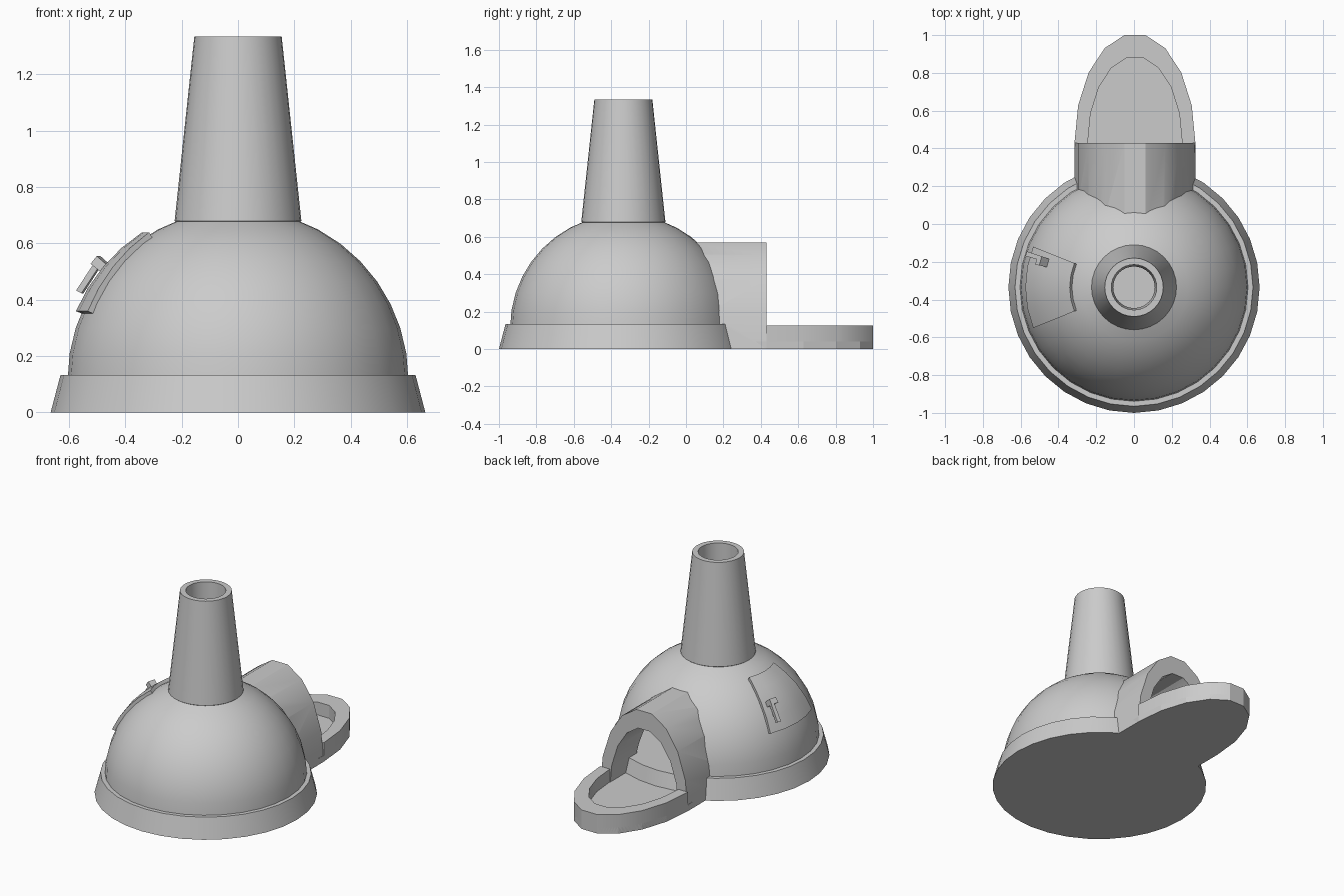
import bpy, bmesh, math
from mathutils import Matrix, Vector

cube = bpy.data.objects.get("Cube")
if cube:
    bpy.data.objects.remove(cube, do_unlink=True)

clay = bpy.data.materials.new("grey_clay")
clay.use_nodes = True
clay.diffuse_color = (0.6, 0.6, 0.6, 1)
clay.node_tree.nodes["Principled BSDF"].inputs["Base Color"].default_value = (0.6, 0.6, 0.6, 1)

CENTRE = Vector((0, -0.335, 0))      # axis of the oven
DOME_Z, DOME_R, WALL = 0.115, 0.605, 0.045
SIDES = 32
MOUTH_X, MOUTH_Y = 0.005, 0.43       # middle and front plane of the porch


def make(name, bm, smooth=None):
    bmesh.ops.recalc_face_normals(bm, faces=bm.faces)
    mesh = bpy.data.meshes.new(name)
    bm.to_mesh(mesh)
    bm.free()
    mesh.materials.append(clay)
    ob = bpy.data.objects.new(name, mesh)
    bpy.context.collection.objects.link(ob)
    if smooth:
        select(ob)
        bpy.ops.object.shade_smooth_by_angle(angle=math.radians(smooth))
    return ob


def select(ob):
    bpy.ops.object.select_all(action='DESELECT')
    ob.select_set(True)
    bpy.context.view_layer.objects.active = ob


def lathe(name, profile, closed=True, smooth=30):
    """Turn an (r, z) profile around the oven axis."""
    bm = bmesh.new()
    rings = []
    for i in range(SIDES):
        a = math.tau * i / SIDES
        rings.append([bm.verts.new(CENTRE + Vector((r * math.sin(a), r * math.cos(a), z)))
                      for r, z in profile])
    n = len(profile)
    for i in range(SIDES):
        a, b = rings[i], rings[(i + 1) % SIDES]
        for j in range(n if closed else n - 1):
            k = (j + 1) % n
            bm.faces.new((a[j], a[k], b[k], b[j]))
    if not closed:
        bm.faces.new([r[0] for r in rings])
        bm.faces.new([r[-1] for r in rings])
    return make(name, bm, smooth)


def half_ellipse(rx, ry):
    return [(rx * math.cos(math.radians(a)), ry * math.sin(math.radians(a)))
            for a in range(0, 181, 20)]


def prism(name, outline, low, high, upright=False, smooth=None):
    """Extrude an outline along z, or along y when upright."""
    bm = bmesh.new()
    def ring(d):
        return [bm.verts.new((MOUTH_X + u, d, v) if upright else (MOUTH_X + u, MOUTH_Y + v, d))
                for u, v in outline]
    a, b = ring(low), ring(high)
    bm.faces.new(a)
    bm.faces.new(b)
    for i in range(len(a)):
        k = (i + 1) % len(a)
        bm.faces.new((a[i], a[k], b[k], b[i]))
    return make(name, bm, smooth)


def cut(target, cutter):
    mod = target.modifiers.new("cut", 'BOOLEAN')
    mod.operation, mod.solver, mod.object = 'DIFFERENCE', 'EXACT', cutter
    select(target)
    bpy.ops.object.modifier_apply(modifier=mod.name)


def on_dome(r, elevation, azimuth):
    """Point around the dome centre; azimuth is measured from -x towards +y."""
    e, a = math.radians(elevation), math.radians(azimuth)
    return CENTRE + Vector((-r * math.cos(e) * math.cos(a), r * math.cos(e) * math.sin(a),
                            DOME_Z + r * math.sin(e)))


def dome_patch(name, elevations, azimuths, inner, outer, smooth=None):
    """Curved block that follows the dome."""
    bm = bmesh.new()
    grid = [[bm.verts.new(on_dome(outer, e, a)) for a in azimuths] for e in elevations]
    back = [[bm.verts.new(on_dome(inner, e, a)) for a in azimuths] for e in elevations]
    rows, cols = len(elevations), len(azimuths)
    for g in (grid, back):
        for i in range(rows - 1):
            for j in range(cols - 1):
                bm.faces.new((g[i][j], g[i][j + 1], g[i + 1][j + 1], g[i + 1][j]))
    rim = ([(0, j) for j in range(cols)] + [(i, cols - 1) for i in range(1, rows)]
           + [(rows - 1, j) for j in range(cols - 2, -1, -1)]
           + [(i, 0) for i in range(rows - 2, 0, -1)])
    for (i, j), (k, m) in zip(rim, rim[1:] + rim[:1]):
        bm.faces.new((grid[i][j], grid[k][m], back[k][m], back[i][j]))
    return make(name, bm, smooth)


# Base slab, which is also the oven floor
lathe("base", [(0.665, 0), (0.63, 0.133)], closed=False, smooth=25)

# Hollow dome with a smoke hole
def arc(r, top):
    return [(r * math.cos(top * i / 8), DOME_Z + r * math.sin(top * i / 8)) for i in range(9)]

inner_r = DOME_R - WALL
dome = lathe("dome", arc(DOME_R, math.acos(0.2 / DOME_R))
             + arc(inner_r, math.acos(0.11 / inner_r))[::-1])

# Tapered chimney
lathe("chimney", [(0.225, 0.68), (0.155, 1.335), (0.12, 1.335), (0.11, 0.66), (0.2, 0.66)])

# Arched porch, open through to the inside of the dome
outer = half_ellipse(0.32, 0.579)
inner = half_ellipse(0.25, 0.457)
porch = prism("porch_arch", outer + inner[::-1], -0.1, MOUTH_Y, upright=True)
tunnel = prism("tunnel_cutter", [(0.25, -0.1)] + inner + [(-0.25, -0.1)], -0.2, 0.6, upright=True)
bm = bmesh.new()
bmesh.ops.create_uvsphere(bm, u_segments=SIDES, v_segments=20, radius=inner_r,
                          matrix=Matrix.Translation(CENTRE + Vector((0, 0, DOME_Z))))
hollow = make("hollow_cutter", bm)
cut(dome, tunnel)
cut(porch, hollow)
for helper in (tunnel, hollow):
    bpy.data.objects.remove(helper, do_unlink=True)
for ob in (dome, porch):
    select(ob)
    bpy.ops.object.shade_smooth_by_angle(angle=math.radians(30))

# Hearth tray in front of the porch: floor and raised rim
prism("tray_floor", [(0.3, -0.3)] + outer + [(-0.3, -0.3)], 0, 0.04)
prism("tray_rim", outer + inner[::-1], 0, 0.125, smooth=25)

# Curved side door with a handle standing on one leg
dome_patch("side_door", [23 + 34 * i / 4 for i in range(5)],
           [-22 + 44 * i / 4 for i in range(5)], 0.58, 0.625, smooth=25)
dome_patch("handle_bar", [28, 40.5], [16, 18.5], 0.655, 0.677)
dome_patch("handle_leg", [37.5, 40.5], [13, 18.5], 0.61, 0.677)
